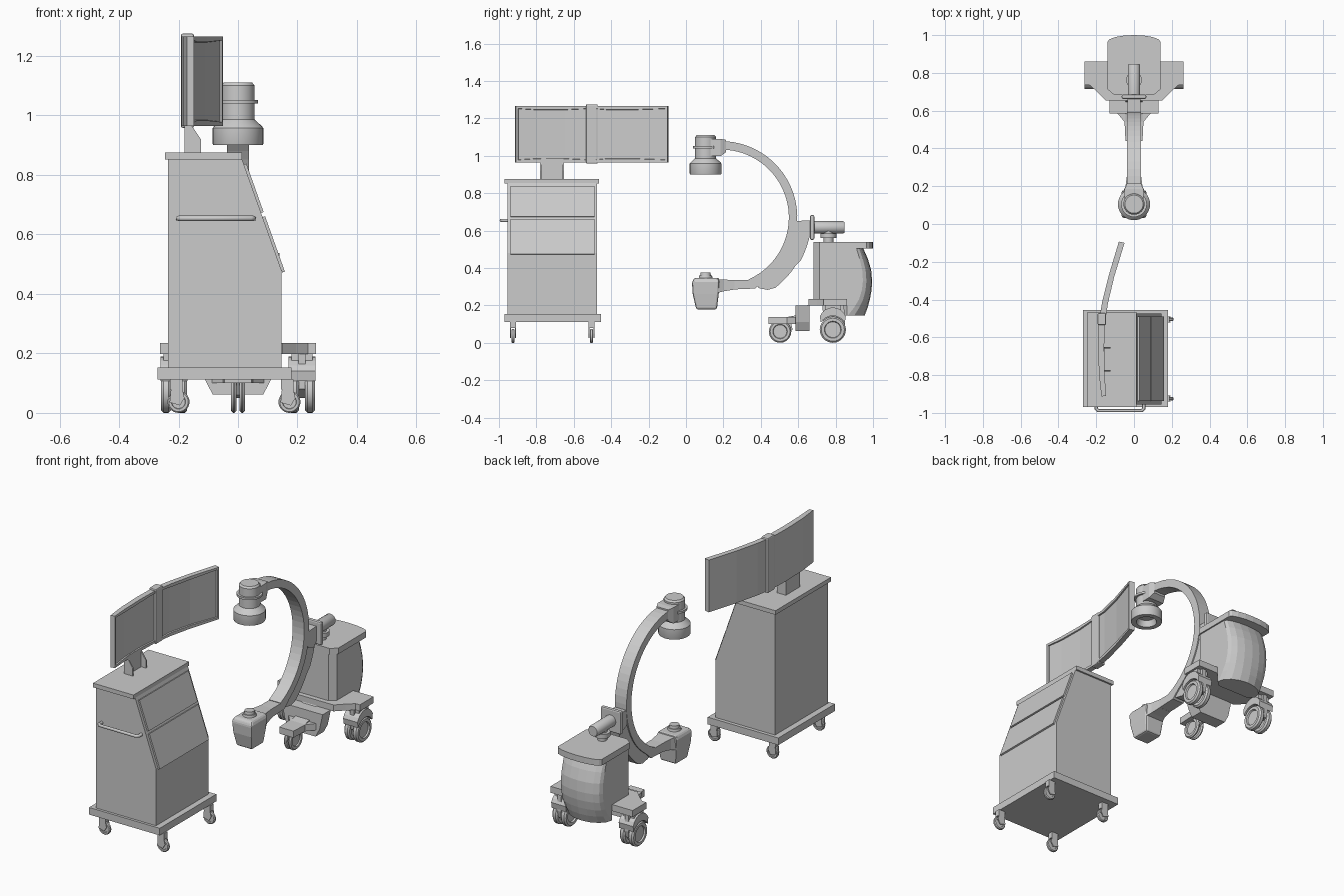
import bpy, bmesh
from math import sin, cos, pi, radians
from mathutils import Vector

if "Cube" in bpy.data.objects:
    bpy.data.objects.remove(bpy.data.objects["Cube"])

MAP = {'x': lambda u, v, w: (w, u, v), 'y': lambda u, v, w: (u, w, v), 'z': lambda u, v, w: (u, v, w)}


def finish(name, bm, smooth=False, bevel=0):
    bmesh.ops.recalc_face_normals(bm, faces=bm.faces)
    me = bpy.data.meshes.new(name)
    bm.to_mesh(me)
    bm.free()
    ob = bpy.data.objects.new(name, me)
    bpy.context.collection.objects.link(ob)
    if bevel:
        m = ob.modifiers.new("bevel", 'BEVEL')
        m.width, m.segments, m.limit_method = bevel, 2, 'ANGLE'
    if smooth:
        bpy.ops.object.select_all(action='DESELECT')
        ob.select_set(True)
        bpy.context.view_layer.objects.active = ob
        bpy.ops.object.shade_smooth_by_angle(angle=radians(35))
    return ob


def loft(name, rings, **kw):
    """Skin closed rings of equal length and cap both ends."""
    bm = bmesh.new()
    vs = [[bm.verts.new(p) for p in r] for r in rings]
    n = len(vs[0])
    for a, b in zip(vs, vs[1:]):
        for i in range(n):
            j = (i + 1) % n
            bm.faces.new((a[i], a[j], b[j], b[i]))
    bm.faces.new(vs[0])
    bm.faces.new(vs[-1])
    return finish(name, bm, **kw)


def prism(name, pts, axis, lo, hi, **kw):
    return loft(name, [[MAP[axis](u, v, w) for u, v in pts] for w in (lo, hi)], **kw)


def box(name, x0, x1, y0, y1, z0, z1, **kw):
    return prism(name, [(x0, y0), (x1, y0), (x1, y1), (x0, y1)], 'z', z0, z1, **kw)


def lathe(name, axis, c, prof, n=28):
    """prof: (radius, position along axis); c: centre in the other two axes."""
    return loft(name, [[MAP[axis](c[0] + r * cos(2 * pi * i / n), c[1] + r * sin(2 * pi * i / n), w)
                        for i in range(n)] for r, w in prof], smooth=True)


def wheel(name, y, r, x0, x1, axis='x', z=None):
    b = r * 0.12
    return lathe(name, axis, (y, z or r), [(r * .6, x0 + b), (r * .65, x0), (r - b, x0), (r, x0 + b), (r, x1 - b),
                                     (r - b, x1), (r * .65, x1), (r * .6, x1 - b)])


def strip(name, A, B, axis, lo, hi, screen=False):
    """Curved slab between polylines A and B; optionally recess the B side as a screen."""
    bm = bmesh.new()
    rows = [[[bm.verts.new(MAP[axis](u, v, w)) for u, v in L] for w in (lo, hi)] for L in (A, B)]
    (a0, a1), (b0, b1) = rows
    front = []
    for i in range(len(A) - 1):
        for p, q in ((a0, a1), (b0, b1), (a0, b0), (a1, b1)):
            f = bm.faces.new((p[i], p[i + 1], q[i + 1], q[i]))
            if p is b0:
                front.append(f)
    for i in (0, -1):
        bm.faces.new((a0[i], b0[i], b1[i], a1[i]))
    bmesh.ops.recalc_face_normals(bm, faces=bm.faces)
    if screen:
        bmesh.ops.inset_region(bm, faces=front, thickness=.018, depth=0)
        bmesh.ops.inset_region(bm, faces=front, thickness=.002, depth=-.007)
    return finish(name, bm)


def arc(c, r, a0, a1, n):
    return [(c[0] + r * cos(radians(a0 + (a1 - a0) * i / n)), c[1] + r * sin(radians(a0 + (a1 - a0) * i / n)))
            for i in range(n + 1)]


# ---- workstation cart ----
slope = lambda z: .013 + (.852 - z) * .357
box("cart_base", -.27, .18, -.97, -.455, .112, .153)
prism("cart_body", [(-.235, .15), (.146, .15), (.146, .48), (.013, .854), (-.235, .854)], 'y', -.955, -.475)
box("cart_top", -.245, .013, -.97, -.465, .852, .876)
for i, (zt, zb) in enumerate(((.835, .672), (.658, .472))):
    prism(f"cart_front_panel_{i}", [(slope(zt), zt), (slope(zb), zb), (slope(zb) + .009, zb + .003),
                                   (slope(zt) + .009, zt + .003)], 'y', -.937, -.49)

# push handle
cu = bpy.data.curves.new("cart_handle", 'CURVE')
cu.dimensions, cu.bevel_depth, cu.bevel_resolution = '3D', .009, 2
pts = [(-.2, -.95), (-.2, -.978), (-.19, -.988), (.042, -.988), (.052, -.978), (.052, -.95)]
sp = cu.splines.new('POLY')
sp.points.add(len(pts) - 1)
for p, (x, y) in zip(sp.points, pts):
    p.co = (x, y, .654, 1)
bpy.context.collection.objects.link(bpy.data.objects.new("cart_handle", cu))

# cart casters
for x in (-.2, .173):
    for y in (-.925, -.505):
        wheel("cart_wheel", x, .037, y - .009, y + .009, axis='y')
        for s in (-1, 1):
            prism("cart_caster_fork", [(x - .03, .035), (x + .005, .025), (x + .02, .05), (x + .012, .085),
                                       (x - .025, .085)], 'y', y + s * .011, y + s * .016)
        box("cart_caster_cap", x - .028, x + .014, y - .016, y + .016, .078, .113)

# monitor bracket and curved monitors
for y in (-.78, -.66):
    prism("monitor_bracket_side", [(-.18, .87), (-.125, .87), (-.125, .92), (-.155, .965), (-.18, .965)],
          'y', y, y + .008)
box("monitor_bracket_back", -.18, -.155, -.775, -.655, .87, .985)
strip("monitor_left", [(-.172, -.913), (-.185, -.8), (-.19, -.65), (-.186, -.51)],
      [(-.148, -.91), (-.155, -.8), (-.158, -.65), (-.154, -.51)], 'z', .965, 1.265, True)
strip("monitor_right", [(-.183, -.5), (-.168, -.41), (-.133, -.27), (-.08, -.093)],
      [(-.15, -.5), (-.138, -.42), (-.105, -.28), (-.05, -.1)], 'z', .965, 1.265, True)
box("monitor_hinge", -.192, -.148, -.535, -.472, .958, 1.275, bevel=.006)

# ---- c-arm ----
C = (.187, .67)
strip("c_arc", arc(C, .363, 92, -66, 28), arc(C, .408, 92, -66, 28), 'x', -.037, .037)
strip("arc_sleeve", arc(C, .4, -4, -62, 12), [(C[0] + (u - C[0]) * k, C[1] + (v - C[1]) * k) for (u, v), k in
      zip(arc(C, .475, -4, -62, 12), [1.02] * 6 + [1] * 5 + [.97, .9])], 'x', -.03, .03)
prism("lower_arm", [(.25, .335), (.375, .335), (.44, .385), (.43, .345), (.37, .29), (.25, .285)],
      'x', -.037, .037)

# lower detector / source box with knob
rect = lambda w, y0, y1, z: [(-w, y0, z), (w, y0, z), (w, y1, z), (-w, y1, z)]
loft("lower_source", [rect(.05, .055, .165, .178), rect(.06, .036, .175, .26), rect(.065, .032, .178, .325),
                      rect(.055, .045, .178, .347)], bevel=.01)
loft("lower_neck", [[(-w, y, a), (w, y, a), (w, y, b), (-w, y, b)] for w, y, a, b in
                    ((.06, .165, .265, .34), (.045, .2, .275, .338), (.037, .26, .285, .335))])
lathe("lower_knob", 'z', (.105, .105), [(0.038, .34), (.034, .36), (.028, .36), (.026, .376)], 16).location.x = -.105

# upper imaging head with hollow underside
lathe("upper_head", 'z', (0, .105), [(.045, .935), (.055, .9), (.083, .9), (.085, .905), (.085, .958), (.078, .966),
                                     (.056, .986), (.056, 1.1), (.048, 1.11)], 32)
lathe("head_flange", 'z', (0, .105), [(.068, 1.04), (.068, 1.052)])
loft("head_mount", [[(-w, y, a), (w, y, a), (w, y, b), (-w, y, b)] for w, y, a, b in
                    ((.05, .11, .998, 1.09), (.05, .185, .998, 1.09), (.037, .215, 1.02, 1.085))])

# pivot between arc and cabinet
prism("pivot_block", [(.575, .65), (.665, .655), (.665, .57), (.64, .54), (.59, .56)], 'x', -.035, .035)
box("pivot_plate", -.065, .065, .663, .686, .55, .683, bevel=.008)
lathe("pivot_cylinder", 'y', (0, .617), [(.033, .68), (.033, .84), (.028, .848)], 24)
lathe("column", 'z', (0, .762), [(.042, .56), (.042, .585)], 20)
lathe("column_post", 'z', (0, .762), [(.026, .53), (.026, .6)], 20)


# cabinet with bulged back
def plan(z, yf, ys, yb, w):
    back = [(w * cos(pi * i / 8), ys + (yb - ys) * sin(pi * i / 8), z) for i in range(9)]
    return [(-w, yf + .03, z), (-w * .75, yf, z), (w * .75, yf, z), (w, yf + .03, z)] + back


loft("cabinet", [plan(*s, .132) for s in ((.145, .83, .865, .955), (.19, .83, .9, .972), (.232, .83, .925, .983),
                                          (.232, .683, .925, .983), (.28, .683, .94, .992), (.33, .683, .946, .995),
                                          (.39, .683, .942, .99), (.45, .683, .928, .972), (.51, .683, .91, .945))])
loft("cabinet_lid", [plan(.503, .683, .965, 1.0, .14), plan(.538, .683, .965, 1.0, .14)])

# wheeled base
half = [(.15, .655), (.195, .7), (.235, .735), (.262, .735), (.262, .86), (.14, .86)]
prism("base_plate", half + [(-x, y) for x, y in half[::-1]], 'z', .198, .235)
prism("base_keel", [(-.13, .2), (.13, .2), (.11, .11), (.085, .062), (-.085, .062), (-.11, .11)], 'y', .585, .66)
prism("front_leg", [(-.1, .6), (.1, .6), (.05, .54), (.045, .44), (-.045, .44), (-.05, .54)], 'z', .1, .138)
prism("front_leg_rib", [(.5, .13), (.58, .145), (.625, .165), (.65, .205), (.66, .1), (.5, .1)], 'x', -.045, .045)

# front caster
for s in (-1, 1):
    wheel("front_wheel", .503, .06, s * .014 - .009, s * .014 + .009)
prism("front_caster_cover", [(.47, .11), (.56, .11), (.57, .07), (.54, .05), (.5, .06)], 'x', -.006, .006)

# rear twin casters
for s in (-1, 1):
    cx = s * .215
    for d in (-.027, .027):
        wheel("rear_wheel", .785, .07, cx + d - .017, cx + d + .017)
    prism("rear_caster_body", [(.73, .2), (.845, .2), (.85, .1), (.84, .06), (.785, .05), (.735, .08)],
          'x', cx - .012, cx + .012)
    strip("rear_caster_fender", arc((.785, .07), .074, 30, 150, 8),
          arc((.785, .115), .074, 20, 160, 8), 'x', cx - .046, cx + .046)
    box("rear_caster_mount", cx - .035, cx + .035, .745, .83, .17, .2)
